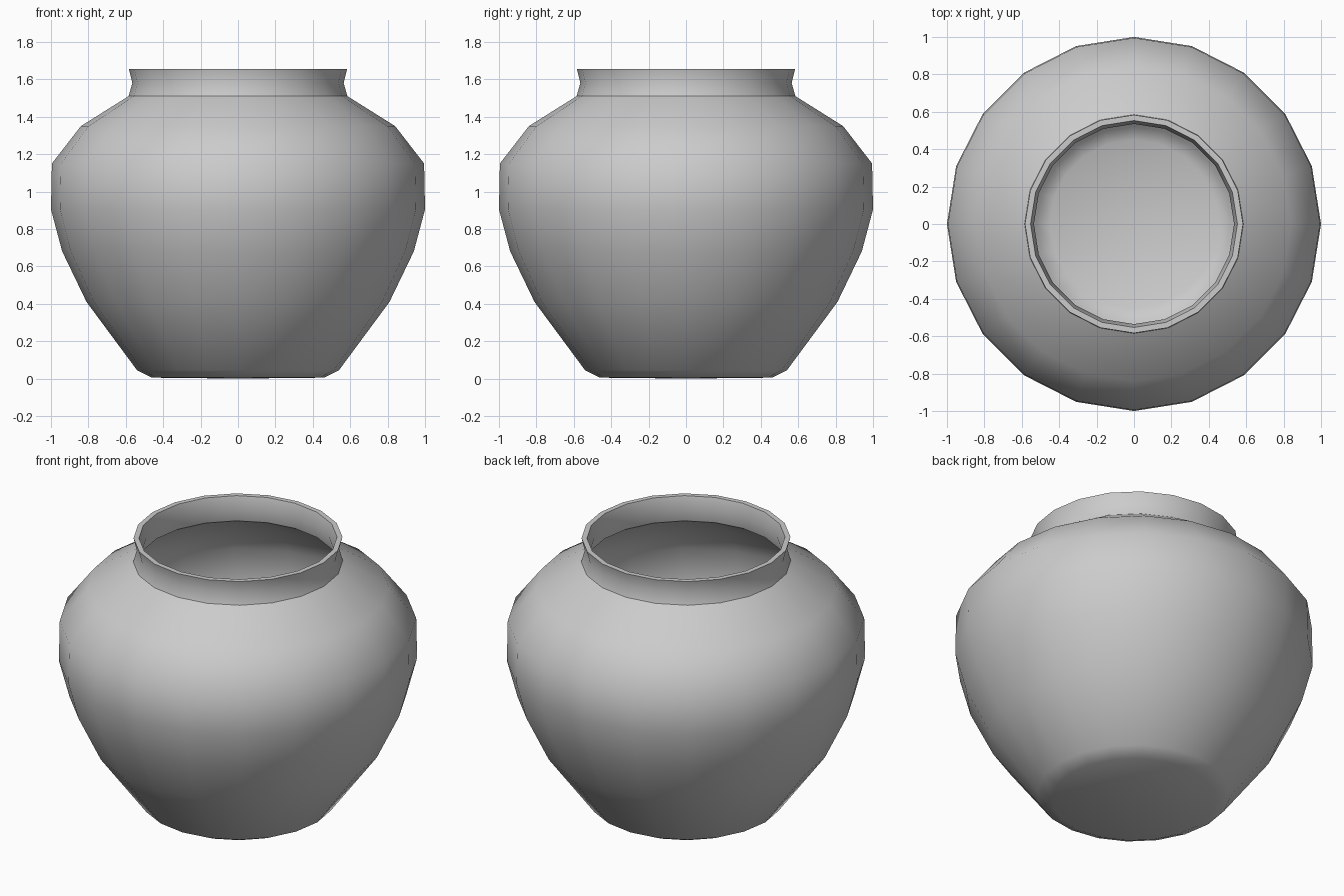
import bpy, bmesh, math
from mathutils import Vector

if "Cube" in bpy.data.objects:
    bpy.data.objects.remove(bpy.data.objects["Cube"])

SIDES = 20
# Outer wall from base to rim, then inner wall down to the floor (radius, z)
outer = [(0.46, 0.005), (0.54, 0.045), (0.81, 0.41), (0.94, 0.68), (1.0, 0.905),
         (0.995, 1.15), (0.84, 1.35), (0.585, 1.51), (0.565, 1.58), (0.583, 1.655)]
inner = [(0.553, 1.655), (0.535, 1.58), (0.553, 1.50), (0.815, 1.33), (0.963, 1.14),
         (0.97, 0.91), (0.91, 0.69), (0.78, 0.425), (0.52, 0.07), (0.45, 0.035)]
profile = [(0, 0)] + outer + inner + [(0, 0.035)]

# Pot body: lathe the profile round the z axis
bm = bmesh.new()
verts = [bm.verts.new((r, 0, z)) for r, z in profile]
edges = [bm.edges.new(pair) for pair in zip(verts, verts[1:])]
bmesh.ops.spin(bm, geom=verts + edges, cent=(0, 0, 0), axis=(0, 0, 1),
               angle=math.tau, steps=SIDES, use_merge=False)
bmesh.ops.remove_doubles(bm, verts=bm.verts[:], dist=1e-4)
bmesh.ops.recalc_face_normals(bm, faces=bm.faces[:])
mesh = bpy.data.meshes.new("pot_body")
bm.to_mesh(mesh)
bm.free()
pot = bpy.data.objects.new("pot_body", mesh)
bpy.context.collection.objects.link(pot)

# Smooth walls, crisp rim and neck
bpy.context.view_layer.objects.active = pot
pot.select_set(True)
bpy.ops.object.shade_smooth_by_angle(angle=math.radians(40))
